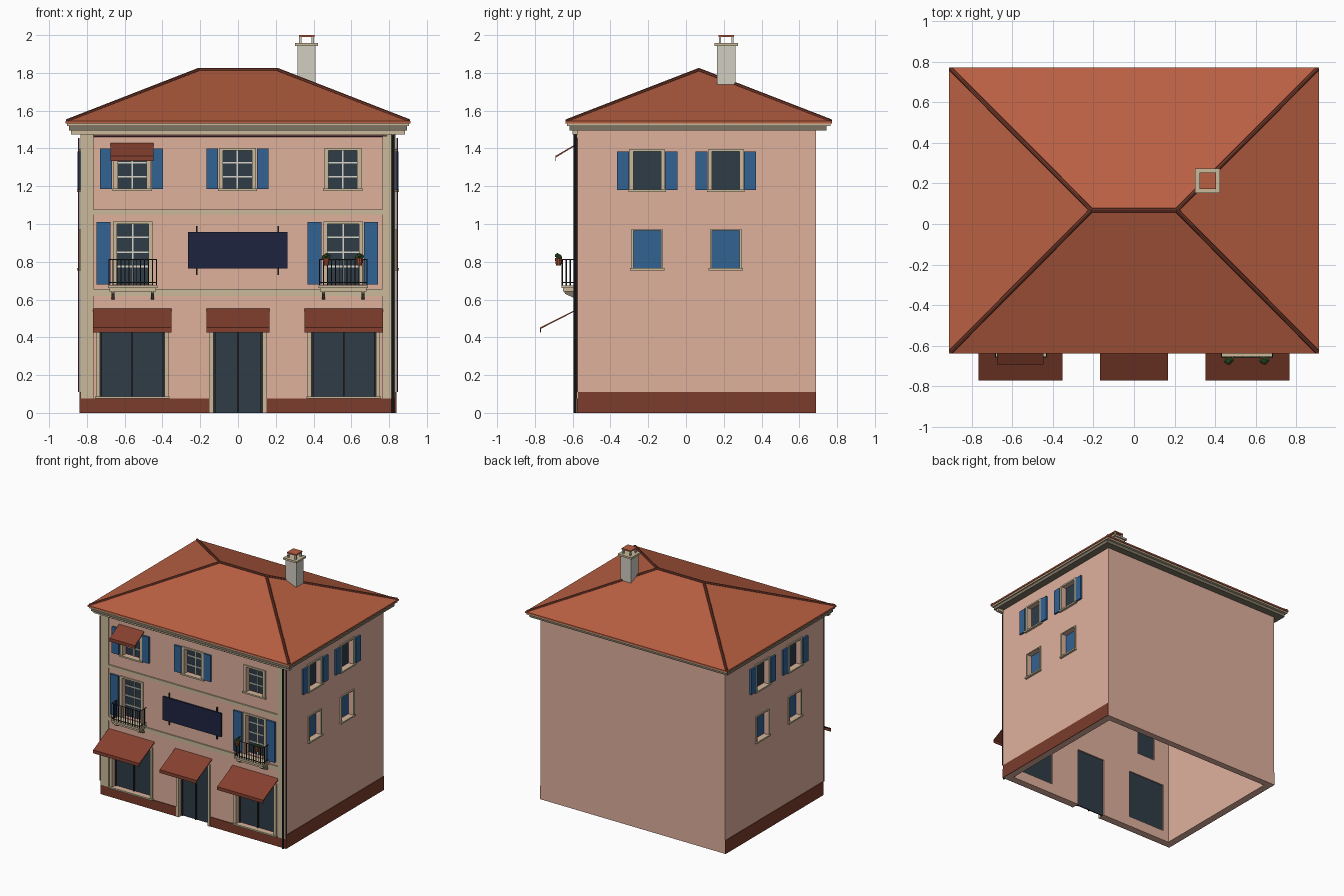
import bpy, bmesh, math
from mathutils import Vector

if "Cube" in bpy.data.objects:
    bpy.data.objects.remove(bpy.data.objects["Cube"])


def mat(name, r, g, b):
    m = bpy.data.materials.new(name)
    m.diffuse_color = tuple((c / 255) ** 2.2 for c in (r, g, b)) + (1,)
    m.use_nodes = True
    m.node_tree.nodes["Principled BSDF"].inputs["Base Color"].default_value = m.diffuse_color
    return m


PINK = mat("pink_plaster", 222, 175, 155)
TILE = mat("roof_tile", 184, 96, 68)
RIDGE = mat("ridge_tile", 120, 62, 48)
STONE = mat("cream_stone", 200, 184, 152)
DARKSTONE = mat("shaded_stone", 125, 115, 98)
BROWN = mat("brown_plinth", 122, 62, 48)
AWN = mat("awning_cloth", 132, 66, 50)
BLUE = mat("blue_paint", 54, 98, 145)
GLASS = mat("dark_glass", 50, 62, 72)
WHITE = mat("window_bars", 215, 212, 200)
METAL = mat("dark_metal", 48, 45, 48)
NAVY = mat("navy_board", 36, 40, 66)
PLUM = mat("plum_cable", 110, 60, 75)
GREY = mat("chimney_render", 208, 204, 192)
POT = mat("terracotta", 165, 85, 55)
LEAF = mat("leaves", 60, 95, 50)

X, YF, YB, TOP, T = 0.835, -0.572, 0.687, 1.5, 0.055


def finish(name, bm, m):
    bmesh.ops.recalc_face_normals(bm, faces=bm.faces)
    me = bpy.data.meshes.new(name)
    bm.to_mesh(me)
    bm.free()
    ob = bpy.data.objects.new(name, me)
    bpy.context.collection.objects.link(ob)
    if m:
        me.materials.append(m)
    return ob


def boxes(name, lst, m):
    """Each box is (x0, x1, y0, y1, z0, z1)."""
    bm = bmesh.new()
    for x0, x1, y0, y1, z0, z1 in lst:
        vs = bmesh.ops.create_cube(bm, size=1)["verts"]
        for v in vs:
            v.co = ((x0 + x1) / 2 + v.co.x * (x1 - x0), (y0 + y1) / 2 + v.co.y * (y1 - y0),
                    (z0 + z1) / 2 + v.co.z * (z1 - z0))
    return finish(name, bm, m)


def place(face, b):
    """Map (along, along, out, out, z, z) on a wall face to a world box."""
    u0, u1, d0, d1, z0, z1 = b
    if face == "front":
        return (u0, u1, YF - d1, YF - d0, z0, z1)
    if face == "right":
        return (X + d0, X + d1, u0, u1, z0, z1)
    return (-X - d1, -X - d0, u0, u1, z0, z1)


def on(face, name, lst, m):
    return boxes(f"{face}_{name}", [place(face, b) for b in lst], m)


def prism(name, profile, spans, m):
    """Extrude a (y, z) profile along x for each span."""
    bm = bmesh.new()
    for x0, x1 in spans:
        f = bm.faces.new([bm.verts.new((x0, y, z)) for y, z in profile])
        r = bmesh.ops.extrude_face_region(bm, geom=[f])
        bmesh.ops.translate(bm, vec=(x1 - x0, 0, 0),
                            verts=[v for v in r["geom"] if isinstance(v, bmesh.types.BMVert)])
    return finish(name, bm, m)


def rods(name, segs, r, m, sides=8):
    bm = bmesh.new()
    for a, b in segs:
        a, b = Vector(a), Vector(b)
        mx = (b - a).to_track_quat("Z", "Y").to_matrix().to_4x4()
        mx.translation = (a + b) / 2
        bmesh.ops.create_cone(bm, cap_ends=True, segments=sides, radius1=r, radius2=r,
                              depth=(b - a).length, matrix=mx)
    return finish(name, bm, m)


openings = {"front": [], "right": [], "left": []}


def window(face, name, u0, u1, z0, z1, bars=(), fill=GLASS, sill=True, fr=0.022, mullion=None):
    openings[face].append((u0, u1, -0.2, 0.2, z0, z1))
    on(face, name + "_pane", [(u0, u1, -0.045, -0.035, z0, z1)], fill)
    lst = [(u0 - fr, u0, -0.005, 0.01, z0, z1 + fr * .6), (u1, u1 + fr, -0.005, 0.01, z0, z1 + fr * .6),
           (u0, u1, -0.005, 0.01, z1, z1 + fr * .6)]
    if sill:
        lst.append((u0 - fr - .006, u1 + fr + .006, -0.005, 0.018, z0 - 0.01, z0 + 0.002))
    on(face, name + "_surround", lst, STONE)
    c = (u0 + u1) / 2
    if bars:
        on(face, name + "_bars", [(c - .004, c + .004, -.036, -.028, z0, z1)] +
           [(u0, u1, -.036, -.028, z - .004, z + .004) for z in bars], WHITE)
    if mullion:
        on(face, name + "_mullion", [(c - .004, c + .004, -.036, -.025, z0, z1),
           (u0, u0 + .01, -.036, -.025, z0, z1), (u1 - .01, u1, -.036, -.025, z0, z1)], mullion)


def shutters(face, name, spans, z0, z1):
    on(face, name + "_shutters", [(a, b, 0.0, 0.015, z0, z1) for a, b in spans], BLUE)


def awning(name, x0, x1, zt, drop, reach, val):
    y1, z1, t = YF - reach, zt - drop, 0.007
    prism(name, [(YF, zt), (y1, z1), (y1, z1 - val), (y1 + .005, z1 - val), (y1 + .005, z1 - t), (YF, zt - t)],
          [(x0, x1)], AWN)


# ground floor shopfronts and door
for s, n in ((-1, "left"), (1, "right")):
    a, b = sorted((s * 0.39, s * 0.73))
    window("front", n + "_shop", a, b, 0.085, 0.49, mullion=METAL)
    awning(n + "_shop_awning", s * 0.56 - 0.208, s * 0.56 + 0.208, 0.553, 0.1, 0.2, 0.027)
window("front", "door", -0.13, 0.13, 0.0, 0.49, sill=False, mullion=METAL)
awning("door_awning", -0.167, 0.167, 0.553, 0.1, 0.2, 0.027)

# first floor balcony doors with balconies
for s, n in ((-1, "left"), (1, "right")):
    c = s * 0.557
    window("front", n + "_balcony_door", c - .083, c + .083, 0.68, 1.0, bars=(0.775, 0.85, 0.93), sill=False)
    boxes(n + "_balcony_slab", [(c - .13, c + .13, -.66, YF, .66, .675), (c - .122, c + .122, -.65, YF, .643, .66)], STONE)
    prism(n + "_balcony_brackets", [(YF, .643), (-.645, .643), (-.64, .63), (YF, .6)],
          [(c + d - .008, c + d + .008) for d in (-.105, .105)], DARKSTONE)
    x0, x1, yr = c - .126, c + .126, -.655
    segs = []
    for z in (.69, .812):
        segs += [((x0, yr, z), (x1, yr, z)), ((x0, yr, z), (x0, YF, z)), ((x1, yr, z), (x1, YF, z))]
    segs += [((x0 + (x1 - x0) * i / 12, yr, .675), (x0 + (x1 - x0) * i / 12, yr, .812)) for i in range(13)]
    segs += [((x, yr + .021 * i, .675), (x, yr + .021 * i, .812)) for x in (x0, x1) for i in (1, 2, 3)]
    rods(n + "_balcony_railing", segs, 0.003, METAL, 6)
shutters("front", "left_balcony", [(-.748, -.675)], .68, 1.01)
shutters("front", "right_balcony", [(.367, .443), (.668, .742)], .68, 1.01)

# flower pots hung on the right balcony
for i, x in enumerate((0.467, 0.643)):
    bm = bmesh.new()
    bmesh.ops.create_cone(bm, cap_ends=True, segments=10, radius1=.013, radius2=.02, depth=.04)
    p = finish(f"flower_pot_{i}", bm, POT)
    p.location = (x, -.675, .8)
    bm = bmesh.new()
    for dx, dy, dz in ((-.012, 0, 0), (.012, .004, .002), (0, -.006, .008), (.002, .006, -.004)):
        r = bmesh.ops.create_icosphere(bm, subdivisions=1, radius=.014)
        bmesh.ops.translate(bm, verts=r["verts"], vec=(dx, dy, dz))
    finish(f"flower_leaves_{i}", bm, LEAF).location = (x, -.675, .825)

# second floor windows
for n, c in (("left", -.56), ("centre", -.003), ("right", .555)):
    window("front", n + "_upper_window", c - .076, c + .076, 1.185, 1.39, bars=(1.25, 1.325))
shutters("front", "left_upper", [(-.73, -.668), (-.457, -.397)], 1.185, 1.4)
shutters("front", "centre_upper", [(-.168, -.106), (.1, .162)], 1.185, 1.4)
awning("upper_awning", -.675, -.447, 1.43, .07, .12, .027)

# side windows, same on both sides
for f in ("right", "left"):
    for i, c in enumerate((-.206, .211)):
        window(f, f"upper_window_{i}", c - .073, c + .073, 1.18, 1.385, fr=.02)
        shutters(f, f"upper_{i}", [(c - .16, c - .096), (c + .096, c + .16)], 1.18, 1.385)
        window(f, f"lower_window_{i}", c - .073, c + .073, .765, .965, fill=BLUE, fr=.012)


# hollow walls with cut openings
def wall(name, b, face=None):
    w = boxes(name, [b], PINK)
    if face:
        cut = boxes("cutter", [place(face, (u0, u1, d0, d1, z0 - .01 * (z0 == 0), z1))
                               for u0, u1, d0, d1, z0, z1 in openings[face]], None)
        md = w.modifiers.new("openings", "BOOLEAN")
        md.object, md.operation, md.solver = cut, "DIFFERENCE", "EXACT"
        me = bpy.data.meshes.new_from_object(w.evaluated_get(bpy.context.evaluated_depsgraph_get()))
        w.modifiers.clear()
        w.data = me
        bpy.data.objects.remove(cut)


wall("front_wall", (-X, X, YF, YF + T, 0, TOP), "front")
wall("back_wall", (-X, X, YB - T, YB, 0, TOP))
wall("right_wall", (X - T, X, YF + T, YB - T, 0, TOP), "right")
wall("left_wall", (-X, -X + T, YF + T, YB - T, 0, TOP), "left")

# plinth, pilasters, string courses
boxes("front_plinth", [(-.84, -.152, YF - .006, YF, 0, .077), (.152, .84, YF - .006, YF, 0, .077)], BROWN)
for s, n in ((-1, "left"), (1, "right")):
    a, b = sorted((s * X, s * (X + .005)))
    boxes(n + "_plinth", [(a, b, YF, YB, 0, .11)], BROWN)
    a, b = sorted((s * X, s * .765))
    boxes(n + "_pilaster", [(a, b, YF - .008, YF, .077, 1.478)], STONE)
boxes("string_courses", [(-.765, .765, YF - .007, YF, a, b) for a, b in ((.62, .655), (1.05, 1.078))], STONE)
boxes("string_mouldings", [(-.765, .765, YF - .011, YF, z, z + .006) for z in (.649, 1.072)], STONE)

# cornice
boxes("cornice_front", [(-.885, .885, -.6, YF, 1.475, 1.495)], STONE)
boxes("cornice_band", [(-.895, .895, -.618, .745, 1.495, 1.52)], DARKSTONE)
boxes("cornice_top", [(-.905, .905, -.63, .765, 1.52, 1.535)], STONE)

# hipped roof and ridge tiles
RX, Y0, Y1, RM, RZ, EZ = .912, -.638, .773, .068, 1.815, 1.545
bm = bmesh.new()
lo = [bm.verts.new((x, y, 1.533)) for x, y in ((-RX, Y0), (RX, Y0), (RX, Y1), (-RX, Y1))]
up = [bm.verts.new((v.co.x, v.co.y, EZ)) for v in lo]
l, r = bm.verts.new((-.21, RM, RZ)), bm.verts.new((.21, RM, RZ))
bm.faces.new(lo)
for i in range(4):
    bm.faces.new((lo[i], lo[i - 1], up[i - 1], up[i]))
for f in ((up[0], up[1], r, l), (up[1], up[2], r), (up[2], up[3], l, r), (up[3], up[0], l)):
    bm.faces.new(f)
finish("roof", bm, TILE)
rods("ridge_tiles", [((-.21, RM, RZ), (.21, RM, RZ))] +
     [((s * .21, RM, RZ), (s * (RX - .008), y, EZ)) for s in (-1, 1) for y in (Y0 + .008, Y1 - .008)], .011, RIDGE)

# chimney
cx, cy = .363, .213


def sq(h, z0, z1, dx=0, dy=0):
    return (cx + dx - h, cx + dx + h, cy + dy - h, cy + dy + h, z0, z1)


boxes("chimney_stack", [sq(.048, 1.66, 1.945)], GREY)
boxes("chimney_collar", [sq(.061, 1.942, 1.957)], STONE)
boxes("chimney_posts", [sq(.006, 1.955, 1.992, a, b) for a in (-.033, .033) for b in (-.033, .033)], GREY)
boxes("chimney_cap", [sq(.041, 1.99, 2.0)], TILE)

# hanging board with rods
boxes("blank_signboard", [(-.265, .262, -.594, -.582, .765, .957)], NAVY)
boxes("signboard_brackets", [(x - .004, x + .004, -.582, YF, .73, .99) for x in (-.218, .214)], METAL)

# downpipe and corner cables
rods("downpipe", [((.82, -.588, .0), (.82, -.588, 1.5))], .008, METAL)
rods("cables", [((s * .843, -.578, .11), (s * .843, -.578, 1.455)) for s in (-1, 1)] +
     [((-.765, -.578, 1.465), (.79, -.578, 1.465))], .004, PLUM, 6)
